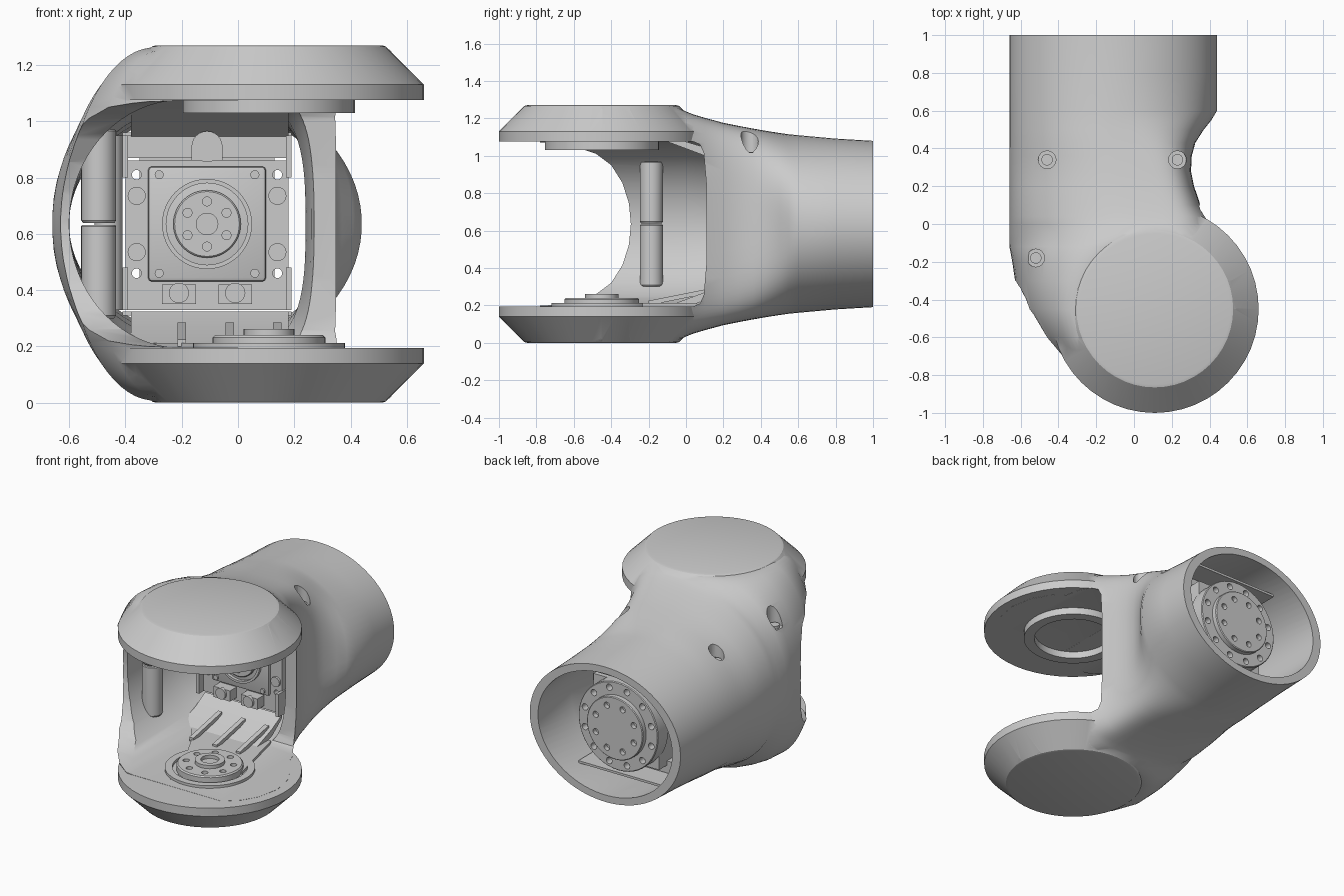
import bpy, bmesh, math
from mathutils import Vector

if "Cube" in bpy.data.objects:
    bpy.data.objects.remove(bpy.data.objects["Cube"])

ZC = 0.635            # mid height, also the tube axis
DX, DY = 0.11, -0.45  # centre of the fork discs
MX = -0.11            # tube and motor axis


def loft(name, rings, closed=False):
    """Skin a list of equal-sized rings; cap the ends unless closed."""
    bm = bmesh.new()
    vr = [[bm.verts.new(p) for p in r] for r in rings]
    n = len(vr[0])
    pairs = list(zip(vr, vr[1:])) + ([(vr[-1], vr[0])] if closed else [])
    for a, b in pairs:
        for i in range(n):
            j = (i + 1) % n
            bm.faces.new((a[i], a[j], b[j], b[i]))
    if not closed:
        bm.faces.new(vr[0])
        bm.faces.new(vr[-1])
    bmesh.ops.recalc_face_normals(bm, faces=bm.faces)
    me = bpy.data.meshes.new(name)
    bm.to_mesh(me)
    bm.free()
    ob = bpy.data.objects.new(name, me)
    bpy.context.collection.objects.link(ob)
    return ob


def lathe(name, profile, loc, axis='Z', closed=False, seg=48):
    rings = []
    for r, h in profile:
        ring = []
        for i in range(seg):
            t = 2 * math.pi * i / seg
            c, s = r * math.cos(t), r * math.sin(t)
            ring.append(Vector(loc) + Vector((c, s, h) if axis == 'Z' else (c, h, s)))
        rings.append(ring)
    return loft(name, rings, closed)


def prism(name, pts, x0, x1):
    """Extrude a (y, z) outline from x0 to x1."""
    return loft(name, [[(x, y, z) for y, z in pts] for x in (x0, x1)])


def box(name, x0, x1, y0, y1, z0, z1):
    return prism(name, [(y0, z0), (y1, z0), (y1, z1), (y0, z1)], x0, x1)


def apply_mod(ob, mod):
    bpy.context.view_layer.objects.active = ob
    bpy.ops.object.modifier_apply(modifier=mod.name)


def boolean(ob, other, op='DIFFERENCE'):
    m = ob.modifiers.new('bool', 'BOOLEAN')
    m.operation, m.object, m.solver = op, other, 'EXACT'
    apply_mod(ob, m)
    bpy.data.objects.remove(other)


def bevel(ob, w, seg=2):
    m = ob.modifiers.new('bevel', 'BEVEL')
    m.width, m.segments = w, seg
    apply_mod(ob, m)


def drill(ob, loc, r, depth, axis='Z'):
    boolean(ob, lathe('hole_cutter', [(r, 0), (r, depth)], loc, axis, seg=16))


def drill_circle(ob, centre, radius, count, r, depth, axis):
    for i in range(count):
        t = 2 * math.pi * (i + 0.5) / count
        c, s = radius * math.cos(t), radius * math.sin(t)
        drill(ob, Vector(centre) + Vector((c, s, 0) if axis == 'Z' else (c, 0, s)), r, depth, axis)


def section(y, xl, xr, x0l, x0r, b, n, nr=None, count=72):
    """Rounded cross-section: two superellipse halves (left n, right nr) joined by a flat."""
    ring = []
    for i in range(count):
        t = 2 * math.pi * (i + 0.5) / count
        c, s = math.cos(t), math.sin(t)
        e = 2 / ((nr or n) if c > 0 else n)
        x = x0r + (xr - x0r) * abs(c) ** e if c > 0 else x0l + (xl - x0l) * abs(c) ** e
        ring.append((x, y, ZC + math.copysign(b * abs(s) ** e, s)))
    return ring


# outer shell: tube at the back, scooped right side, swelling into the fork
stations = [(1, -.66, .44, -.11, -.11, .445, 2), (.8, -.66, .44, -.11, -.11, .457, 2),
            (.6, -.66, .44, -.11, -.11, .475, 2), (.55, -.66, .41, -.11, -.1, .48, 2, 2.2),
            (.5, -.66, .37, -.11, -.1, .487, 2, 2.6), (.43, -.66, .325, -.1, -.08, .498, 2, 3.3),
            (.36, -.66, .306, -.08, -.05, .51, 2, 4), (.28, -.66, .302, -.06, -.02, .525, 2, 4.5),
            (.2, -.66, .318, -.03, 0, .541, 2.1, 4.8), (.1, -.66, .352, .02, .05, .568, 2.2, 4.6),
            (.04, -.66, .40, .04, .08, .586, 2.2, 4.2), (0, -.66, .44, .06, .11, .602, 2.2, 3.4)]
for y, xl, b in ((-.05, -.66, .627), (-.12, -.66, .627), (-.2, -.645, .627), (-.3, -.63, .627),
                 (-.45, -.61, .627), (-.6, -.53, .618), (-.7, -.45, .6), (-.78, -.36, .55)):
    fw = math.sqrt(max(0, .41 ** 2 - (y - DY) ** 2))
    stations.append((y, xl, DX + fw + .12, DX - fw, DX + fw, b, 1.95))
stations[12] = (-.05, -.66, .475, DX - .08, DX + .08, .627, 2, 2.6)
body = loft('arm_shell', [section(*s) for s in stations])

# fork discs, bottom and mirrored top
disc = [(.40, 0), (.415, .004), (.55, .14), (.55, .194)]
for flip in (False, True):
    prof = [(r, 2 * ZC - h if flip else h) for r, h in disc]
    boolean(body, lathe('fork_disc', prof, (DX, DY, 0)), 'UNION')

# hollow inside
cavity = [(-1.2, -.6, .3, -.2, .2, .44, 2), (0, -.6, .3, -.2, .2, .44, 2),
          (.15, -.6, .26, -.15, .1, .44, 2, 3), (.3, -.6, .24, -.1, 0, .437, 2, 3),
          (.45, -.6, .265, -.11, -.05, .43, 2, 2.6), (.65, -.6, .38, -.11, -.11, .415, 2),
          (1.1, -.6, .38, -.11, -.11, .395, 2)]
boolean(body, loft('cavity_cutter', [section(*s) for s in cavity]))

# side slot with rounded inner corners
half = [(-1.2, .44), (.04, .44), (.075, .425), (.095, .38), (.11, .2)]
slot = [(y, ZC + h) for y, h in half] + [(y, ZC - h) for y, h in reversed(half)]
boolean(body, prism('slot_cutter', slot, 0, 1))

# curved front edge of the left wall
half = [(-1.2, .438), (-.75, .436), (-.6, .415), (-.48, .375), (-.4, .315), (-.34, .22), (-.305, .11)]
front = [(y, ZC + h) for y, h in half] + [(-.295, ZC)] + [(y, ZC - h) for y, h in reversed(half)]
boolean(body, prism('front_cutter', front, -1, 1))

# screw holes and the posts below them
for x, y, z in ((-.46, .34, .95), (.23, .34, 1.0), (-.52, -.18, 1.0)):
    drill(body, (x, y, z), .047, .4)
    lathe('screw', [(.03, z - .02), (.03, z + .02)], (x, y, 0), seg=24)
for z0, z1 in ((.3, ZC - .003), (ZC + .003, .97)):
    lathe('side_post', [(.055, z0), (.062, z0 + .01), (.062, z1 - .005), (.058, z1)], (-.495, -.185, 0), seg=32)
lathe('inner_post', [(.05, .33), (.05, .95)], (-.46, .34, 0), seg=24)

# bearing ring under the top disc
lathe('top_bearing_ring', [(.305, 1.03), (.305, 1.08), (.24, 1.08), (.24, 1.03)], (DX, DY, 0), closed=True)

# bottom output horn
horn = lathe('horn_disc', [(.2, .19), (.2, .232), (.192, .24)], (DX, DY, 0))
drill_circle(horn, (DX, DY, .215), .145, 8, .02, .1, 'Z')
lathe('horn_hub', [(.09, .23), (.09, .262), (.055, .262), (.055, .23)], (DX, DY, 0), closed=True, seg=32)
lathe('horn_collar', [(.27, .185), (.27, .212), (.225, .212), (.225, .185)], (DX, DY, 0), closed=True)

# bracket arm from horn to motor, with raised ribs
loft('bracket_arm', [[(x, y, z) for x, y in ((-.1, -.4), (.31, -.4), (.26, -.2), (.2, .06), (-.38, .06), (-.2, -.2))]
                     for z in (.185, .212)])
for z in (1, -1):
    ramp = [(-.1, -.44), (.1, -.365), (.2, -.31), (.2, -.335), (.1, -.41), (0, -.44)]
    prism('bracket_ramp', [(y, ZC + z * h) for y, h in ramp], -.38, .18)
for x in (-.2, -.03, .14):
    prism('bracket_rib', [(-.2, .2), (.1, .26), (.1, .285), (-.2, .225)], x - .015, x + .015)

# motor body and mounting face
box('motor_body', MX - .24, MX + .24, .24, .78, .38, .89)
face = box('motor_mount_plate', MX - .29, MX + .29, .2, .25, .41, .86)
for sx in (-1, 1):
    for sz in (-1, 1):
        drill(face, (MX + sx * .25, .1, ZC + sz * .175), .017, .3, 'Y')
        lathe('mount_screw', [(.032, .185), (.032, .21)], (MX + sx * .25, 0, ZC + sz * .1), 'Y', seg=20)
        lathe('face_screw', [(.016, .165), (.016, .19)], (MX + sx * .17, 0, ZC + sz * .175), 'Y', seg=16)
cover = box('motor_cover', MX - .21, MX + .21, .175, .21, ZC - .205, ZC + .205)
bevel(cover, .015)
lathe('motor_ring', [(.16, .18), (.16, .155), (.145, .155), (.145, .18)], (MX, 0, ZC), 'Y', closed=True)
rotor = lathe('motor_rotor', [(.12, .18), (.12, .16), (.115, .155)], (MX, 0, ZC), 'Y')
drill_circle(rotor, (MX, .14, ZC), .08, 6, .016, .03, 'Y')
lathe('motor_shaft', [(.04, .17), (.04, .145)], (MX, 0, ZC), 'Y', seg=24)

# clamps above and below the motor
box('upper_clamp', MX - .29, MX + .29, .2, .7, .87, .95)
lathe('cable_guide', [(.055, .15), (.055, .22)], (MX, 0, .91), 'Y', seg=24)
box('cable_block', MX - .055, MX + .055, .15, .21, .86, .91)
box('lower_clamp', MX - .29, MX + .29, .2, .7, .33, .41)
for dx in (-.1, .1):
    box('lower_clamp_tab', MX + dx - .06, MX + dx + .06, .13, .21, .35, .42)
    lathe('clamp_screw', [(.036, .115), (.036, .14)], (MX + dx, 0, .39), 'Y', seg=20)
for x in (-.4, .18):
    for z0, z1 in ((.33, .48), (.8, .95)):
        box('clamp_rail', x - .01, x + .01, .15, .7, z0, z1)

# rear output flange inside the tube mouth
flange = lathe('rear_flange', [(.29, .76), (.29, .86), (.285, .865)], (MX, 0, ZC), 'Y')
drill_circle(flange, (MX, .82, ZC), .25, 12, .021, .1, 'Y')
hub = lathe('rear_hub', [(.205, .84), (.205, .895), (.2, .9)], (MX, 0, ZC), 'Y')
drill_circle(hub, (MX, .87, ZC), .15, 8, .02, .1, 'Y')
for sz in (-1, 1):
    prism('rear_guide', [(.5, ZC + sz * .31), (.85, ZC + sz * .31), (.85, ZC + sz * .325), (.5, ZC + sz * .325)],
          MX - .3, MX + .3)

# smooth shading with crisp edges
for ob in bpy.context.scene.objects:
    ob.select_set(True)
bpy.context.view_layer.objects.active = body
bpy.ops.object.shade_smooth_by_angle(angle=math.radians(30))
